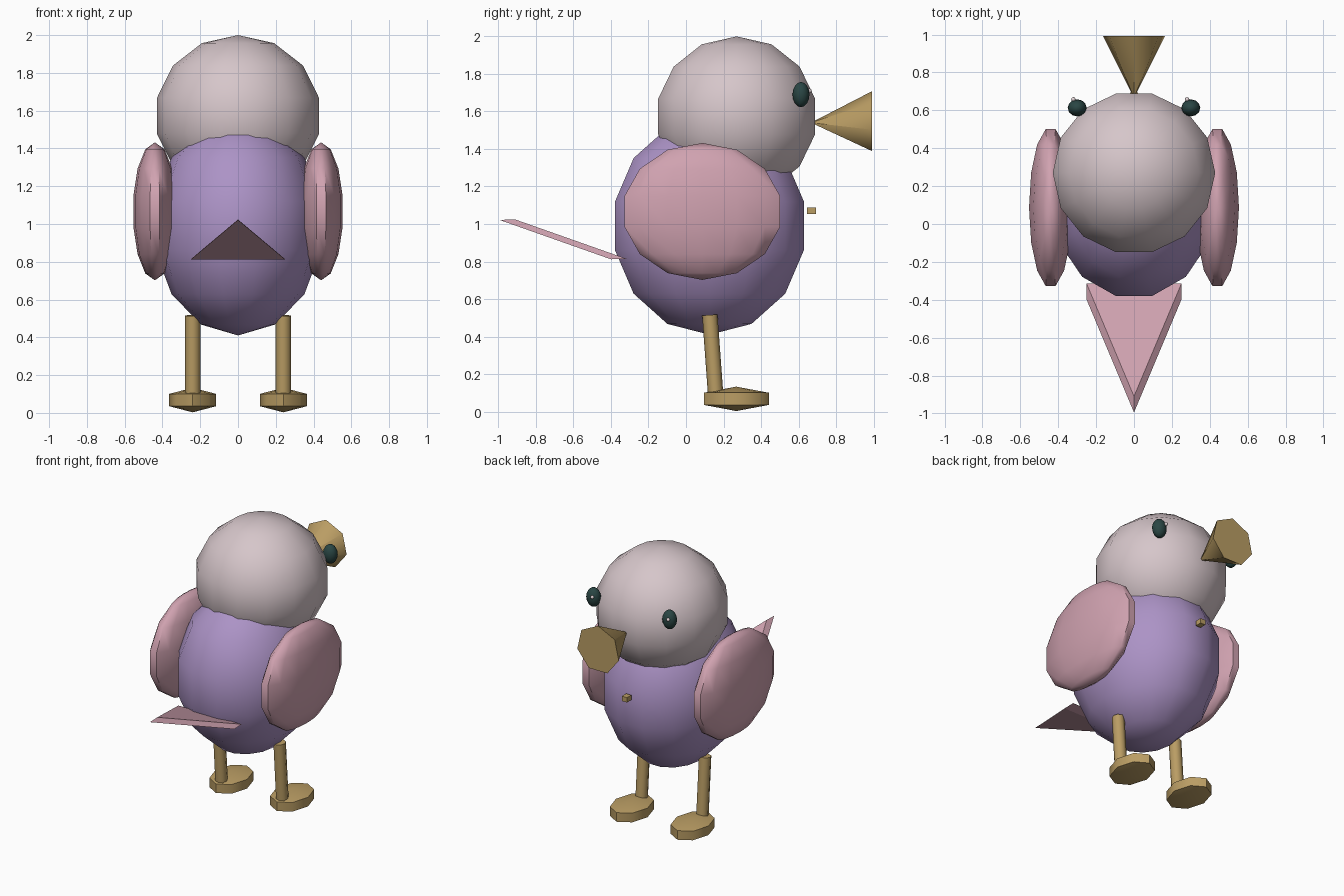
import bpy, bmesh, math
from mathutils import Vector, Matrix

if "Cube" in bpy.data.objects:
    bpy.data.objects.remove(bpy.data.objects["Cube"])


def material(name, srgb):
    lin = [((c / 255 + 0.055) / 1.055) ** 2.4 for c in srgb]
    m = bpy.data.materials.new(name)
    m.diffuse_color = (*lin, 1)
    m.use_nodes = True
    m.node_tree.nodes["Principled BSDF"].inputs["Base Color"].default_value = m.diffuse_color
    return m


PURPLE = material("lavender", (172, 147, 198))
HEAD = material("pale_mauve", (214, 198, 202))
PINK = material("rose", (208, 162, 176))
TAN = material("ochre", (186, 157, 100))
DARK = material("dark_teal", (42, 70, 68))
WHITE = material("glint", (240, 225, 228))


def finish(name, bm, mat, angle=45):
    bmesh.ops.recalc_face_normals(bm, faces=bm.faces)
    mesh = bpy.data.meshes.new(name)
    bm.to_mesh(mesh)
    bm.free()
    mesh.materials.append(mat)
    ob = bpy.data.objects.new(name, mesh)
    bpy.context.collection.objects.link(ob)
    bpy.ops.object.select_all(action='DESELECT')
    ob.select_set(True)
    bpy.context.view_layer.objects.active = ob
    bpy.ops.object.shade_smooth_by_angle(angle=math.radians(angle))
    return ob


def ball(name, centre, radii, mat, segs=14, rings=7, angle=45):
    """Ellipsoid with poles on z and a column of vertices on the x axis."""
    bm = bmesh.new()
    c = Vector(centre)

    def point(lat, lon):
        s = math.sin(lat)
        return c + Vector((radii[0] * s * math.cos(lon),
                           radii[1] * s * math.sin(lon),
                           radii[2] * math.cos(lat)))
    top, bottom = bm.verts.new(point(0, 0)), bm.verts.new(point(math.pi, 0))
    rows = [[bm.verts.new(point(math.pi * r / rings, math.tau * s / segs))
             for s in range(segs)] for r in range(1, rings)]
    for s in range(segs):
        n = (s + 1) % segs
        bm.faces.new((top, rows[0][s], rows[0][n]))
        bm.faces.new((bottom, rows[-1][n], rows[-1][s]))
        for a, b in zip(rows, rows[1:]):
            bm.faces.new((a[s], b[s], b[n], a[n]))
    return finish(name, bm, mat, angle)


def tube(name, p0, p1, r0, r1, segs, mat, up=Vector((0, 0, 1))):
    """Capped cylinder or cone from p0 to p1, first vertex towards up."""
    p0, p1 = Vector(p0), Vector(p1)
    axis = (p1 - p0).normalized()
    u = (up - axis * up.dot(axis)).normalized()
    v = axis.cross(u)
    bm = bmesh.new()
    ends = [[bm.verts.new(p + r * (u * math.cos(math.tau * i / segs) + v * math.sin(math.tau * i / segs)))
             for i in range(segs)] for p, r in ((p0, r0), (p1, r1))]
    for e in ends:
        bm.faces.new(e)
    for i in range(segs):
        n = (i + 1) % segs
        bm.faces.new((ends[0][i], ends[0][n], ends[1][n], ends[1][i]))
    return finish(name, bm, mat, 53)


# Body and head
ball("body", (0, 0.125, 0.99), (0.45, 0.53, 0.58), PURPLE)
ball("head", (0, 0.27, 1.573), (0.44, 0.44, 0.427), HEAD)

# Paired parts
for side, label in ((-1, "left"), (1, "right")):
    ball(label + "_wing", (side * 0.44, 0.087, 1.067), (0.117, 0.437, 0.365), PINK)
    x = side * 0.24
    tube(label + "_leg", (x, 0.158, 0.09), (x, 0.127, 0.515), 0.041, 0.041, 8, TAN, Vector((0, 1, 0)))
    ball(label + "_foot", (x, 0.268, 0.068), (0.144, 0.2, 0.065), TAN, 8, 3)
    ball(label + "_eye", (side * 0.3, 0.613, 1.69), (0.05, 0.045, 0.067), DARK, 12, 8)
    ball(label + "_eye_glint", (side * 0.3 - 0.02, 0.658, 1.71), (0.012, 0.012, 0.012), WHITE, 8, 6)

# Beak flares outward from a point on the face
tube("beak", (0, 0.668, 1.54), (0, 0.992, 1.54), 0.001, 0.168, 7, TAN)

# Small chest button
bm = bmesh.new()
bmesh.ops.create_cube(bm, size=1, matrix=Matrix.Translation((0, 0.67, 1.07)) @ Matrix.Diagonal((0.04, 0.048, 0.035, 1)))
finish("chest_button", bm, TAN)

# Tail: thin triangular wedge sloping up to the back
bm = bmesh.new()
tri = ((-0.25, -0.4, 0.812), (0.25, -0.4, 0.812), (0, -0.995, 1.022))
low = [bm.verts.new(p) for p in tri]
high = [bm.verts.new((x, y + 0.085, z + 0.002)) for x, y, z in tri]
bm.faces.new(low)
bm.faces.new(high)
for i in range(3):
    n = (i + 1) % 3
    bm.faces.new((low[i], low[n], high[n], high[i]))
finish("tail", bm, PINK, 20)
